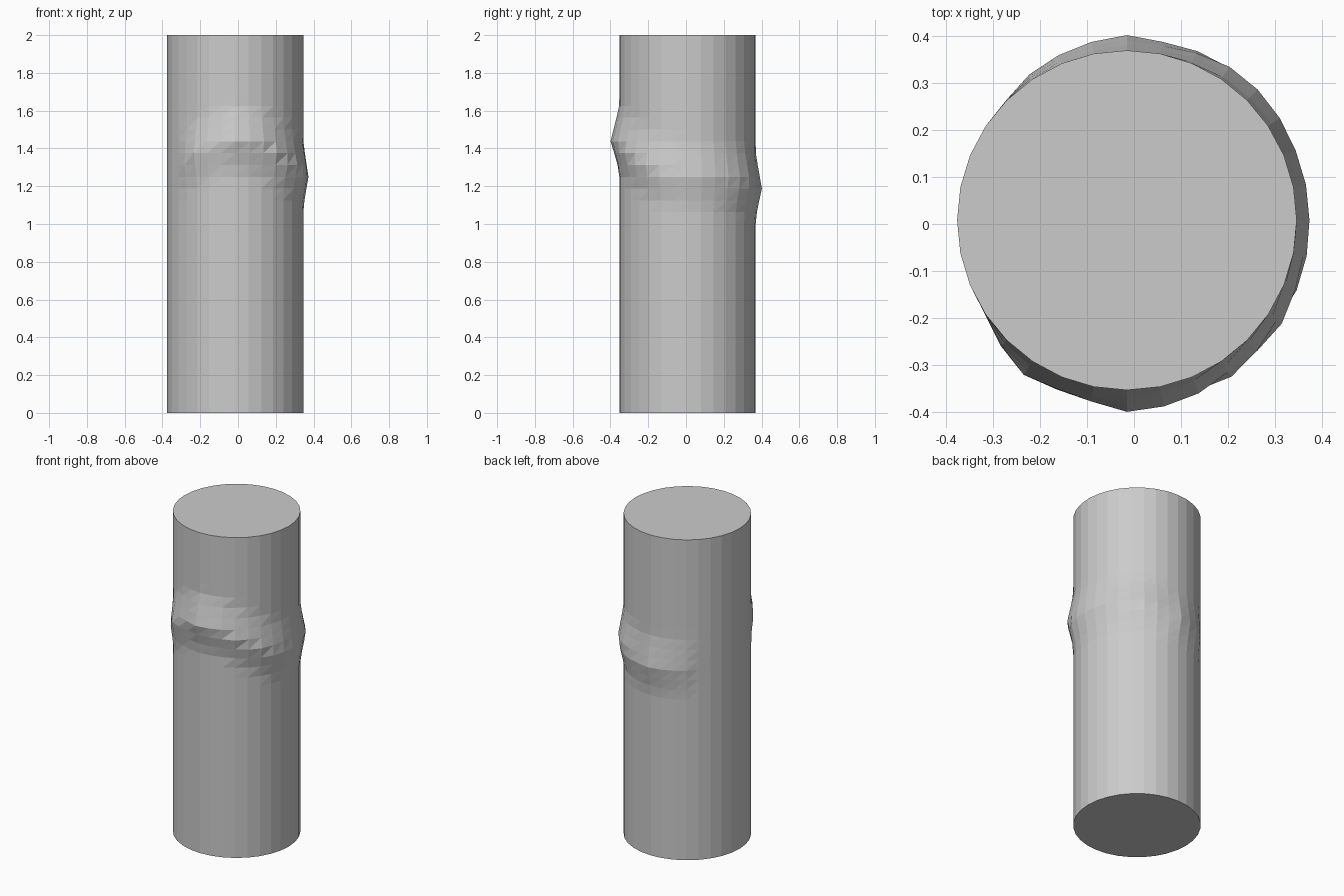
import bpy, bmesh, math

if "Cube" in bpy.data.objects:
    bpy.data.objects.remove(bpy.data.objects["Cube"])

SIDES, ROWS = 32, 32
CX, CY, R, H = -0.015, 0.008, 0.361, 2.0

# ridge path round the column: angle in degrees, ridge height, bulge depth
RIDGE = [(-147, 1.31, 0.0), (-135, 1.33, 0.02), (-124, 1.37, 0.035),
         (-101, 1.43, 0.033), (-90, 1.44, 0.047), (-68, 1.42, 0.042),
         (-45, 1.34, 0.038), (-22, 1.27, 0.034), (0, 1.25, 0.027),
         (22, 1.25, 0.027), (45, 1.23, 0.036), (56, 1.22, 0.038),
         (79, 1.19, 0.026), (90, 1.19, 0.033), (101, 1.19, 0.026),
         (124, 1.19, 0.012), (136, 1.19, 0.0)]


def bulge(deg, z):
    for (a0, z0, d0), (a1, z1, d1) in zip(RIDGE, RIDGE[1:]):
        if a0 <= deg <= a1:
            t = (deg - a0) / (a1 - a0)
            dz = z - (z0 + t * (z1 - z0))
            width = 0.19 if dz > 0 else 0.165
            if abs(dz) >= width:
                return 0.0
            return (d0 + t * (d1 - d0)) * (1 - abs(dz) / width) ** 1.1
    return 0.0


# column wall with a raised winding ridge
bm = bmesh.new()
rings = []
for j in range(ROWS + 1):
    z = H * j / ROWS
    ring = []
    for i in range(SIDES):
        deg = -180 + 360 * i / SIDES
        a = math.radians(deg)
        r = R + bulge(deg, z)
        ring.append(bm.verts.new((CX + r * math.cos(a), CY + r * math.sin(a), z)))
    rings.append(ring)
for lo, hi in zip(rings, rings[1:]):
    for i in range(SIDES):
        k = (i + 1) % SIDES
        bm.faces.new((lo[i], lo[k], hi[k]))
        bm.faces.new((lo[i], hi[k], hi[i]))

# end caps
bm.faces.new(rings[0][::-1])
bm.faces.new(rings[-1])

mesh = bpy.data.meshes.new("ridged_column")
bm.to_mesh(mesh)
bm.free()
column = bpy.data.objects.new("ridged_column", mesh)
bpy.context.collection.objects.link(column)
